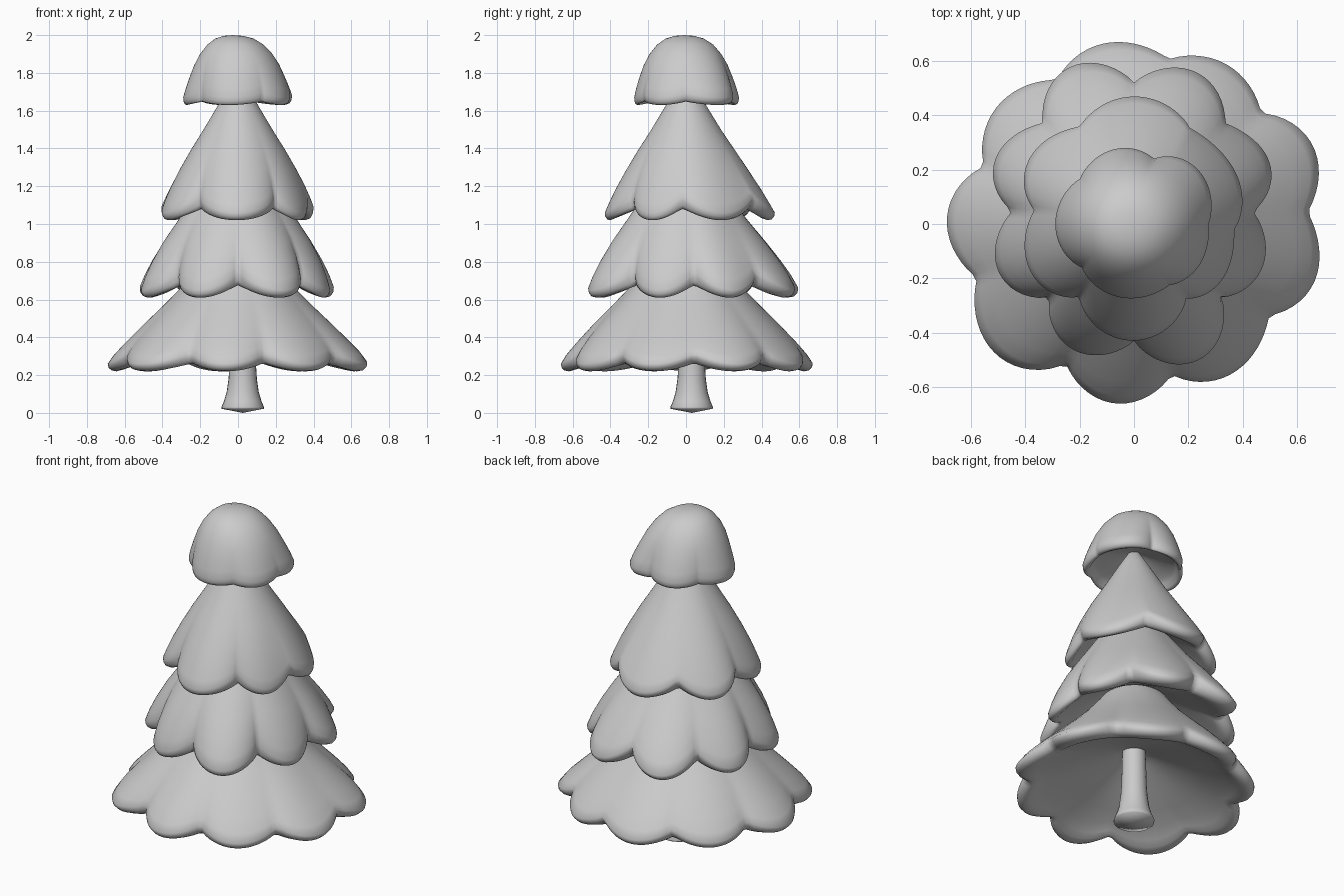
import bpy, bmesh, math

if "Cube" in bpy.data.objects:
    bpy.data.objects.remove(bpy.data.objects["Cube"])

SEG = 144


def finish(name, bm):
    bmesh.ops.recalc_face_normals(bm, faces=bm.faces)
    me = bpy.data.meshes.new(name)
    bm.to_mesh(me)
    bm.free()
    ob = bpy.data.objects.new(name, me)
    bpy.context.collection.objects.link(ob)
    for p in me.polygons:
        p.use_smooth = True
    return ob


def skin(bm, rings, bottom, top):
    """Join rings of points into a closed skin capped with two pole points."""
    rv = [[bm.verts.new(p) for p in r] for r in rings]
    n = len(rings[0])
    a, b = bm.verts.new(bottom), bm.verts.new(top)
    for i in range(n):
        j = (i + 1) % n
        bm.faces.new((a, rv[0][j], rv[0][i]))
        bm.faces.new((b, rv[-1][i], rv[-1][j]))
        for r, q in zip(rv, rv[1:]):
            bm.faces.new((r[i], r[j], q[j], q[i]))


def scallop(lobes, deg, power):
    """Rim radius and lobe height (0 at a notch, 1 at a lobe's middle)."""
    for k, (a, rn, rp) in enumerate(lobes):
        a2, rn2, _ = lobes[(k + 1) % len(lobes)]
        span = (a2 - a) % 360
        d = (deg - a) % 360
        if d < span:
            u = d / span
            h = math.sin(math.pi * u) ** power
            base = rn + (rn2 - rn) * u
            return base + (rp - base) * h, h
    return lobes[0][1], 0


def tier(name, lobes, outer, lift, roof, tip=(0, 0), fade=3):
    """Scalloped skirt: outer profile, rounded lip, shallow hollow underside."""
    apex, z0 = outer[0][1], outer[-1][1]
    lip = [(0.995, z0 - 0.02), (0.975, z0 - 0.035), (0.94, z0 - 0.04), (0.89, z0 - 0.03), (0.84, z0 - 0.005)]
    inner = [(s, z0 + (roof - z0) * (1 - s / 0.86)) for s in (.75, .6, .45, .3, .15)]
    prof = outer[1:] + lip + inner
    mean = sum(l[1] + 2 * l[2] for l in lobes) / len(lobes) / 3
    rings = []
    for s, z in prof:
        w = min(1, s) ** fade
        ring = []
        for i in range(SEG):
            deg = 360 * i / SEG
            R, h = scallop(lobes, deg, 0.85 + 1.2 * (1 - s))
            r = s * (mean + (R - mean) * w)
            t = math.radians(deg)
            ring.append((r * math.cos(t) + tip[0] * (1 - s), r * math.sin(t) + tip[1] * (1 - s),
                         z + lift * (1 - h) * s ** 5))
        rings.append(ring)
    bm = bmesh.new()
    skin(bm, rings, (*tip, apex), (*tip, roof))
    return finish(name, bm)


# Four foliage tiers; lobes are (notch angle, notch radius, lobe radius)
tier("bottom_foliage",
     [(4, .64, .72), (41, .62, .68), (78, .62, .675), (118, .6, .665), (159, .59, .69),
      (199, .61, .7), (244, .57, .665), (284, .57, .66), (326, .6, .7)],
     [(0, 1.0), (.08, .97), (.2, .88), (.33, .765), (.46, .66), (.6, .565), (.75, .465),
      (.88, .37), (.96, .305), (1, .26)], .06, .5)
tier("lower_middle_foliage",
     [(6, .44, .55), (48, .5, .605), (90, .52, .625), (132, .5, .565), (174, .45, .53),
      (221, .41, .515), (270, .43, .555), (320, .42, .5)],
     [(0, 1.42), (.07, 1.4), (.2, 1.32), (.4, 1.18), (.61, 1.02), (.77, .9),
      (.89, .79), (.96, .71), (1, .65)], .1, .92)
tier("upper_middle_foliage",
     [(-3, .37, .42), (60, .41, .47), (119, .41, .455), (172, .37, .42), (233, .335, .43),
      (305, .335, .385)],
     [(0, 1.78), (.08, 1.75), (.2, 1.67), (.3, 1.6), (.46, 1.49), (.62, 1.385), (.77, 1.275),
      (.89, 1.175), (.96, 1.105), (1, 1.06)], .09, 1.33)
tier("top_foliage",
     [(0, .275, .31), (73, .25, .285), (140, .26, .29), (220, .25, .275), (300, .26, .285)],
     [(0, 2.0), (.18, 1.996), (.36, 1.982), (.53, 1.95), (.68, 1.9), (.8, 1.84), (.89, 1.775),
      (.96, 1.715), (1, 1.67)], .025, 1.77, (-.03, -.01), 5)

# Trunk with a flared foot
trunk = [(.112, .022), (.113, .03), (.1, .06), (.085, .11), (.075, .18),
         (.07, .26), (.065, .45), (.06, .55)]
bm = bmesh.new()
skin(bm, [[(.025 + r * math.cos(2 * math.pi * i / 24), .03 + r * math.sin(2 * math.pi * i / 24), z)
           for i in range(24)] for r, z in trunk], (.025, .03, 0), (.025, .03, .55))
finish("trunk", bm)
